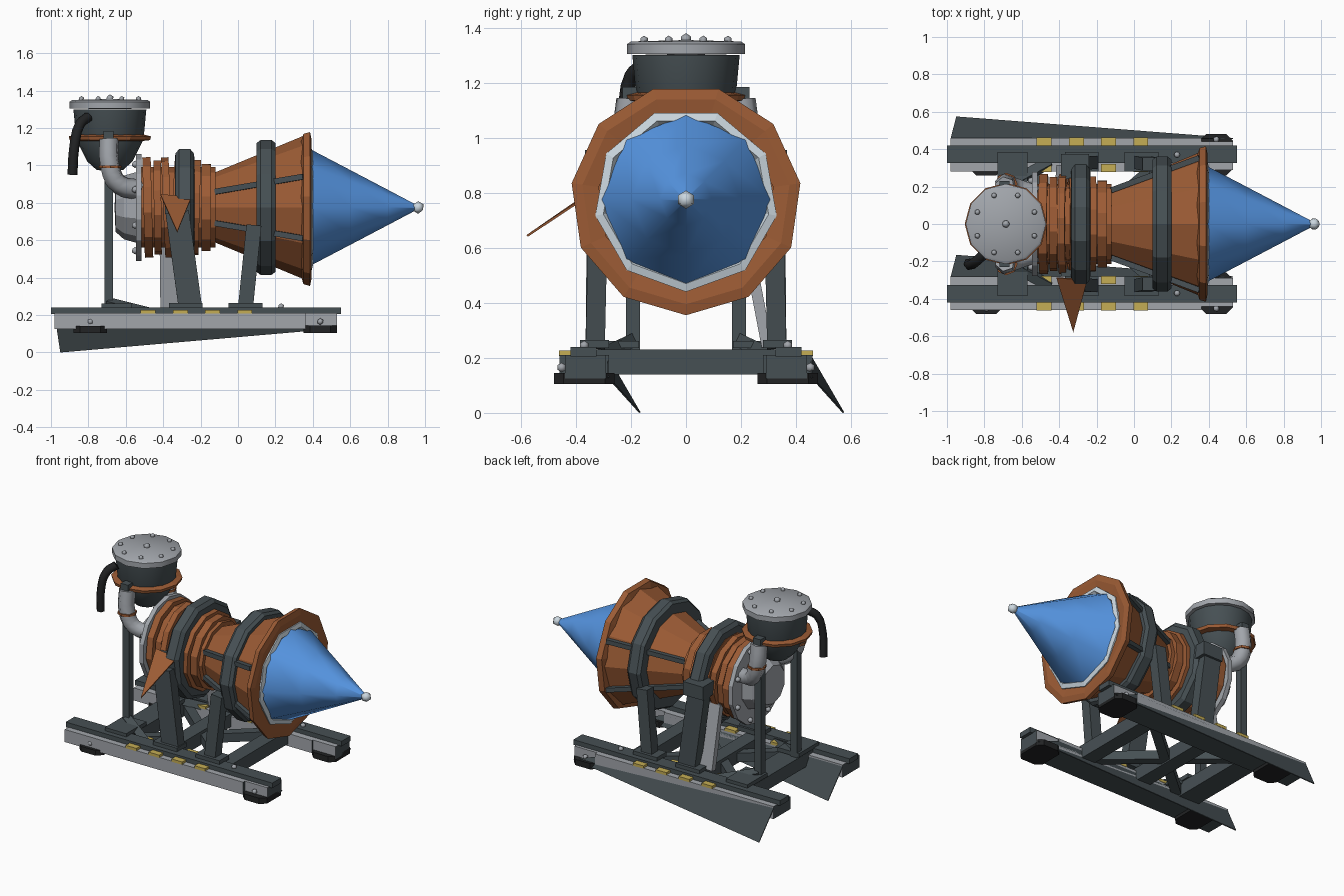
import bpy, bmesh, math, random
from mathutils import Matrix, Vector

random.seed(4)
if "Cube" in bpy.data.objects:
    bpy.data.objects.remove(bpy.data.objects["Cube"])


def material(name, *rgb):
    m = bpy.data.materials.new(name)
    m.use_nodes = True
    m.diffuse_color = (*rgb, 1)
    m.node_tree.nodes["Principled BSDF"].inputs["Base Color"].default_value = (*rgb, 1)
    return m


COPPER = material("copper brown", 0.33, 0.105, 0.035)
DARK = material("dark steel", 0.062, 0.08, 0.088)
GREY = material("light steel", 0.36, 0.38, 0.41)
BLUE = material("flame blue", 0.095, 0.31, 0.78)
YELLOW = material("yellow paint", 0.56, 0.42, 0.09)
BLACK = material("black rubber", 0.016, 0.017, 0.018)
WHITE = material("pale metal", 0.6, 0.68, 0.74)

AXIS = 0.775                      # height of the engine axis
ALONG_X = Matrix.Translation((0, 0, AXIS)) @ Matrix.Rotation(math.pi / 2, 4, 'Y')
TANK = Vector((-0.685, 0, 0))


def finish(name, bm, mat, smooth=None):
    bmesh.ops.remove_doubles(bm, verts=bm.verts, dist=0.0005)
    bmesh.ops.recalc_face_normals(bm, faces=bm.faces)
    me = bpy.data.meshes.new(name)
    bm.to_mesh(me)
    bm.free()
    me.materials.append(mat)
    ob = bpy.data.objects.new(name, me)
    bpy.context.collection.objects.link(ob)
    if smooth:
        bpy.ops.object.select_all(action='DESELECT')
        ob.select_set(True)
        bpy.context.view_layer.objects.active = ob
        bpy.ops.object.shade_smooth_by_angle(angle=math.radians(smooth))
    return ob


def box(name, x, y, z, mat, bevel=0):
    """Box given by its (low, high) span on each axis."""
    bm = bmesh.new()
    bmesh.ops.create_cube(bm, size=1)
    for v in bm.verts:
        v.co = [a + (b - a) * (c + 0.5) for (a, b), c in zip((x, y, z), v.co)]
    if bevel:
        upright = [e for e in bm.edges if abs(e.verts[0].co.z - e.verts[1].co.z) > 0.01]
        bmesh.ops.bevel(bm, geom=upright, offset=bevel, segments=1, affect='EDGES')
    return finish(name, bm, mat)


def lathe(name, profile, mat, sides=12, matrix=ALONG_X, smooth=None):
    """Turned solid from (distance along axis, radius) points."""
    bm = bmesh.new()
    rings = [[bm.verts.new(matrix @ Vector((r * math.cos(a), r * math.sin(a), t)))
              for a in (math.tau * i / sides for i in range(sides))] for t, r in profile]
    for low, high in zip(rings, rings[1:]):
        for i in range(sides):
            j = (i + 1) % sides
            bm.faces.new((low[i], low[j], high[j], high[i]))
    return finish(name, bm, mat, smooth)


def disc(name, a, b, r, mat, sides=12, matrix=ALONG_X):
    return lathe(name, [(a, 0), (a, r), (b, r), (b, 0)], mat, sides, matrix)


def beam(name, p, q, w, d, mat):
    """Straight bar between two points; w runs along x, d across."""
    p, q = Vector(p), Vector(q)
    way = (q - p).normalized()
    ref = Vector((1, 0, 0)) if abs(way.x) < 0.9 else Vector((0, 0, 1))
    u = (ref - way * ref.dot(way)).normalized()
    v = way.cross(u)
    bm = bmesh.new()
    ends = [[bm.verts.new(c + u * w * s / 2 + v * d * t / 2)
             for s, t in ((-1, -1), (1, -1), (1, 1), (-1, 1))] for c in (p, q)]
    bm.faces.new(ends[0])
    bm.faces.new(ends[1])
    for i in range(4):
        j = (i + 1) % 4
        bm.faces.new((ends[0][i], ends[0][j], ends[1][j], ends[1][i]))
    return finish(name, bm, mat)


def tube(name, points, radius, mat):
    cu = bpy.data.curves.new(name, 'CURVE')
    cu.dimensions = '3D'
    cu.bevel_depth, cu.bevel_resolution, cu.use_fill_caps = radius, 1, True
    cu.resolution_u = 3
    sp = cu.splines.new('BEZIER')
    sp.bezier_points.add(len(points) - 1)
    for bp, co in zip(sp.bezier_points, points):
        bp.co = co
        bp.handle_left_type = bp.handle_right_type = 'AUTO'
    cu.materials.append(mat)
    ob = bpy.data.objects.new(name, cu)
    bpy.context.collection.objects.link(ob)
    bpy.ops.object.select_all(action='DESELECT')
    ob.select_set(True)
    bpy.context.view_layer.objects.active = ob
    bpy.ops.object.convert(target='MESH')


def bolt(name, co, r=0.016, mat=GREY):
    bm = bmesh.new()
    bmesh.ops.create_icosphere(bm, subdivisions=1, radius=r, matrix=Matrix.Translation(co))
    return finish(name, bm, mat, smooth=60)


def sheet(name, corners, mat, thick=0.006):
    bm = bmesh.new()
    f = bm.faces.new([bm.verts.new(c) for c in corners])
    f.normal_update()
    shift = f.normal * thick
    out = bmesh.ops.extrude_face_region(bm, geom=[f])["geom"]
    for v in (g for g in out if isinstance(g, bmesh.types.BMVert)):
        v.co += shift
    return finish(name, bm, mat)


# Nozzle, rim and flame
lathe("nozzle_cone", [(-0.14, 0), (-0.14, 0.18), (0.355, 0.385), (0.355, 0)], COPPER, smooth=20)
lathe("nozzle_rim", [(0.335, 0.36), (0.35, 0.41), (0.385, 0.42), (0.393, 0.38), (0.385, 0.32),
                     (0.335, 0.32)], COPPER, 11)
lathe("nozzle_lip", [(0.37, 0.335), (0.394, 0.335), (0.402, 0.305), (0.37, 0.28)], WHITE, 9)
lathe("flame", [(0.38, 0), (0.39, 0.31), (0.6, 0.2), (0.8, 0.095), (0.965, 0.008), (0.965, 0)],
      BLUE, 8, smooth=60)
bolt("flame_tip", (0.963, 0, AXIS), 0.034, WHITE)
lathe("nozzle_band", [(0.1, 0.27), (0.1, 0.345), (0.12, 0.36), (0.18, 0.36), (0.2, 0.345),
                      (0.2, 0.3)], DARK, 12)
for deg in (25, 155, 205, 335):
    c, s = math.cos(math.radians(deg)), math.sin(math.radians(deg))
    beam("nozzle_rod", (-0.12, 0.2 * c, AXIS + 0.2 * s), (0.35, 0.39 * c, AXIS + 0.39 * s),
         0.03, 0.03, DARK)

# Ribbed engine body with slightly uneven discs
disc("body_core", -0.52, -0.12, 0.215, COPPER)
for a, b, r in ((-0.505, -0.46, 0.27), (-0.45, -0.41, 0.255), (-0.4, -0.36, 0.27),
                (-0.35, -0.31, 0.255), (-0.24, -0.205, 0.26), (-0.195, -0.145, 0.24)):
    tilt = Matrix.Rotation(random.uniform(-0.05, 0.05), 4, 'Y')
    spin = Matrix.Rotation(random.uniform(0, 1), 4, 'Z')
    mid = Matrix.Translation((0, 0, (a + b) / 2))
    disc("body_rib", (a - b) / 2, (b - a) / 2, r, COPPER, 12, ALONG_X @ mid @ tilt @ spin)
lathe("body_band", [(-0.34, 0.22), (-0.335, 0.3), (-0.315, 0.325), (-0.255, 0.325), (-0.235, 0.3),
                    (-0.23, 0.22)], DARK, 11)
disc("back_flange", -0.545, -0.515, 0.285, GREY, 14)
lathe("back_dome", [(-0.66, 0), (-0.655, 0.13), (-0.61, 0.17), (-0.54, 0.19), (-0.54, 0)], GREY, 10)
for i in range(8):
    a = math.tau * (i + 0.5) / 8
    bolt("flange_bolt", (-0.55, 0.25 * math.cos(a), AXIS + 0.25 * math.sin(a)), 0.02)

# Bent splinter of plating on the front side
sheet("plating_splinter", [(-0.415, -0.285, 0.84), (-0.325, -0.575, 0.64),
                           (-0.25, -0.295, 0.825)], COPPER, 0.008)

# Upright tank
UP = Matrix.Translation(TANK)
lathe("tank_body", [(0.97, 0), (0.975, 0.07), (1.02, 0.12), (1.14, 0.18), (1.3, 0.195), (1.3, 0)],
      DARK, 16, UP, smooth=30)
lathe("tank_cap", [(1.3, 0), (1.305, 0.215), (1.34, 0.215), (1.35, 0.2), (1.355, 0)], GREY, 12, UP,
      smooth=35)
lathe("tank_hoop", [(1.13, 0.17), (1.135, 0.215), (1.155, 0.22), (1.165, 0.18)], COPPER, 12, UP)
for i in range(8):
    a = math.tau * (i + 0.5) / 8
    bolt("cap_bolt", TANK + Vector((0.165 * math.cos(a), 0.165 * math.sin(a), 1.355)))
bolt("cap_centre_bolt", TANK + Vector((0, 0, 1.358)), 0.022)
tube("drain_hose", [(-0.8, -0.16, 1.26), (-0.845, -0.2, 1.22), (-0.875, -0.22, 1.1),
                    (-0.885, -0.21, 0.95)], 0.027, BLACK)

for s in (-1, 1):
    # Feed pipe, its collar and the tank post
    def span(a, b):
        return tuple(sorted((s * a, s * b)))
    tube("feed_pipe", [(-0.69, s * 0.2, 1.14), (-0.685, s * 0.215, 1.0), (-0.64, s * 0.2, 0.9),
                       (-0.53, s * 0.16, 0.87)], 0.054, GREY)
    box("pipe_socket", (-0.72, -0.665), span(0.175, 0.23), (1.1, 1.185), DARK)
    disc("pipe_collar", 0.985, 1.0, 0.06, COPPER, 8, Matrix.Translation((-0.683, s * 0.214, 0)))
    box("tank_post", (-0.715, -0.668), span(0.168, 0.218), (0.2, 1.12), DARK)
    box("post_pad", (-0.73, -0.57), span(0.17, 0.385), (0.235, 0.262), DARK)

    # Skid rail: pale channel with dark underside and ends, dark beam on top
    for name, x, y in (("skid_channel", (-0.98, 0.36), (0.28, 0.46)),
                       ("skid_nose", (0.36, 0.53), (0.29, 0.44))):
        rail = box(name, x, span(*y), (0.125, 0.21), GREY)
        rail.data.materials.append(DARK)
        for f in rail.data.polygons:
            f.material_index = int(f.normal.z < -0.5 or abs(f.normal.x) > 0.5)
    box("skid_beam", (-1.0, 0.552), span(0.325, 0.42), (0.205, 0.24), DARK)
    y0 = 0.46 if s > 0 else -0.28
    sheet("skid_fin", [(-0.98, y0, 0.2), (-0.95, y0 + 0.115, 0.002), (0.53, y0, 0.13),
                       (0.36, y0, 0.19)], DARK)
    for x, low, high in ((-0.88, 0.105, 0.14), (0.35, 0.105, 0.145)):
        box("rubber_foot", (x, x + 0.18), span(0.26, 0.48), (low, high), BLACK, 0.035)
        bolt("foot_bolt", (x + 0.09, s * 0.452, 0.165), 0.018)
    bolt("pad_bolt", (0.23, s * 0.37, 0.245), 0.018)
    for i in range(4):
        x = -0.52 + 0.172 * i
        for a, b in ((0.42, 0.462), (0.278, 0.322)):
            box("yellow_marker", (x, x + 0.08), span(a, b), (0.207, 0.226), YELLOW)

    # Engine legs, base pads and saddle brackets
    beam("middle_leg", (-0.255, s * 0.33, 0.24), (-0.325, s * 0.325, 0.75), 0.125, 0.07, DARK)
    beam("front_leg", (0.04, s * 0.33, 0.24), (0.085, s * 0.32, 0.68), 0.08, 0.07, DARK)
    box("middle_pad", (-0.37, -0.19), span(0.28, 0.385), (0.235, 0.265), DARK)
    box("front_pad", (-0.05, 0.13), span(0.28, 0.385), (0.235, 0.265), DARK)
    box("middle_saddle", (-0.39, -0.24), span(0.24, 0.375 if s > 0 else 0.28), (0.74, 0.83), DARK)
    beam("post_brace", (-0.69, s * 0.2, 0.26), (-0.45, s * 0.33, 0.2), 0.05, 0.05, DARK)

# Pale brace beside the rear middle leg
beam("brace_plate", (-0.355, 0.295, 0.24), (-0.36, 0.215, 0.66), 0.12, 0.04, GREY)

# Cross members between the skids
for x, w in ((-0.65, 0.15), (-0.3, 0.1), (0.13, 0.1)):
    box("cross_member", (x - w / 2, x + w / 2), (-0.34, 0.34), (0.14, 0.23), DARK)
for s in (-1, 1):
    beam("diagonal_member", (-0.6, s * 0.3, 0.18), (0.1, -s * 0.3, 0.18), 0.06, 0.06, DARK)
